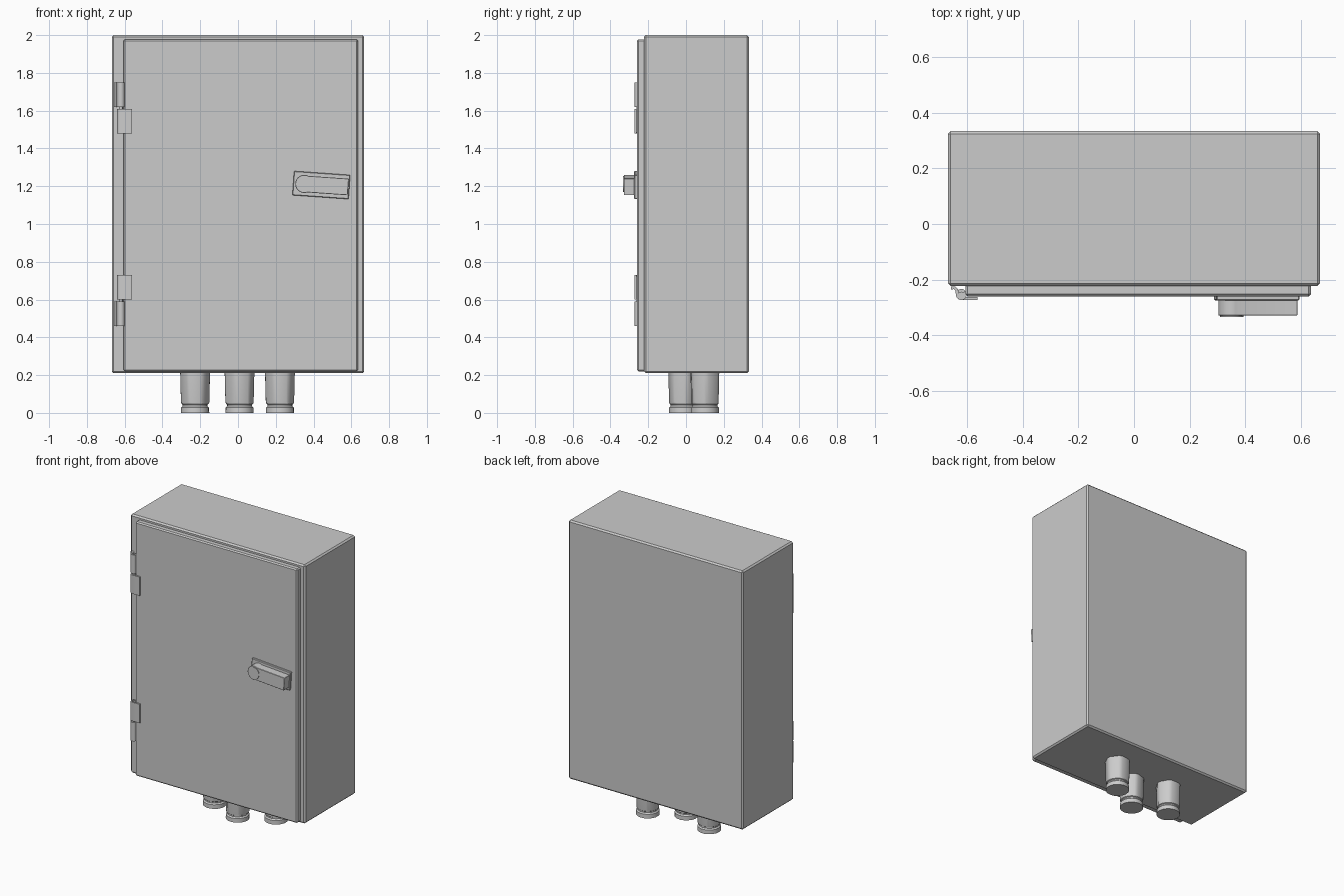
import bpy, bmesh
from math import sin, cos, pi, radians
from mathutils import Vector, Matrix

if "Cube" in bpy.data.objects:
    bpy.data.objects.remove(bpy.data.objects["Cube"])


def finish(name, bm, bevel=0, smooth=None):
    bmesh.ops.recalc_face_normals(bm, faces=bm.faces)
    me = bpy.data.meshes.new(name)
    bm.to_mesh(me)
    bm.free()
    ob = bpy.data.objects.new(name, me)
    bpy.context.collection.objects.link(ob)
    if bevel:
        mod = ob.modifiers.new("edge", 'BEVEL')
        mod.width, mod.segments = bevel, 1
    if smooth:
        bpy.ops.object.select_all(action='DESELECT')
        ob.select_set(True)
        bpy.context.view_layer.objects.active = ob
        bpy.ops.object.shade_smooth_by_angle(angle=radians(smooth))
    return ob


def loft(name, rings, bevel=0, smooth=None):
    """Skin a list of equal-length rings of points and cap both ends."""
    bm = bmesh.new()
    vs = [[bm.verts.new(p) for p in r] for r in rings]
    n = len(vs[0])
    for a, b in zip(vs, vs[1:]):
        for i in range(n):
            j = (i + 1) % n
            bm.faces.new((a[i], a[j], b[j], b[i]))
    bm.faces.new(vs[0])
    bm.faces.new(vs[-1])
    return finish(name, bm, bevel, smooth)


def box(name, x, y, z, bevel=0):
    ring = lambda h: [(x[0], y[0], h), (x[1], y[0], h), (x[1], y[1], h), (x[0], y[1], h)]
    return loft(name, [ring(z[0]), ring(z[1])], bevel)


def ribbon(path, t):
    """Closed outline of a bent sheet of thickness t along a 2D path."""
    p = [Vector(q) for q in path]
    left, right = [], []
    for i, q in enumerate(p):
        d = (p[min(i + 1, len(p) - 1)] - p[max(i - 1, 0)]).normalized()
        nrm = Vector((-d.y, d.x)) * t / 2
        left.append(q + nrm)
        right.append(q - nrm)
    return left + right[::-1]


# Cabinet and door
box("cabinet_body", (-.668, .668), (-.223, .333), (.21, 2), .01)
box("door", (-.605, .635), (-.26, -.21), (.22, 1.978), .008)

# Hinges: mirrored about the mid height of the cabinet
PX, PY, PR = -.62, -.253, .0145
arc = lambda a0, a1, n=8: [(PX + PR * cos(radians(a0 + (a1 - a0) * i / n)),
                            PY + PR * sin(radians(a0 + (a1 - a0) * i / n))) for i in range(n + 1)]
frame_leaf = ribbon([(-.657, -.229), (-.645, -.229), (-.637, -.236)] + arc(170, 400), .011)
door_leaf = ribbon([(-.562, -.267), (-.59, -.267)] + arc(270, 40), .011)
MID = 1.105
for side, s in (("upper", 1), ("lower", -1)):
    for part, outline, lo, hi in (("frame_leaf", frame_leaf, .515, .645),
                                  ("door_leaf", door_leaf, .375, .505)):
        loft(f"{side}_hinge_{part}",
             [[(x, y, MID + s * h) for x, y in outline] for h in (lo, hi)], smooth=30)
    loft(f"{side}_hinge_pin",
         [[(PX + .01 * cos(i * pi / 8), PY + .01 * sin(i * pi / 8), MID + s * h)
           for i in range(16)] for h in (.38, .64)], smooth=30)

# Handle: slightly turned plate, lever and round boss, drawn in local x/z
turn = Matrix.Translation((.441, 0, 1.206)) @ Matrix.Rotation(radians(4), 4, 'Y')


def on_door(name, outline, y0, y1, bevel=0, smooth=None):
    ob = loft(name, [[(x, y, z) for x, z in outline] for y in (y0, y1)], bevel, smooth)
    ob.matrix_world = turn


circle = lambda r, a0, a1, n: [(-.09 + r * cos(radians(a0 + (a1 - a0) * i / n)),
                                r * sin(radians(a0 + (a1 - a0) * i / n))) for i in range(n + 1)]
on_door("handle_plate", [(-.149, -.064), (.149, -.064), (.149, .064), (-.149, .064)],
        -.255, -.274, .003)
on_door("handle_lever", [(.143, -.044), (.143, .044)] + circle(.048, 66, 294, 20),
        -.27, -.329, .002, 30)
on_door("handle_boss", circle(.042, 0, 345, 23), -.30, -.333, 0, 30)


# Cable glands: hexagonal nut with rounded corners, groove and end collar
def gland(name, cx, cy, rot):
    def hexa(r, z):
        return [(cx + r * cos(a), cy + r * sin(a), z) for i in range(6)
                for a in (rot + i * pi / 3 + k * radians(9) for k in (-1, 0, 1))]

    def disc(r, z):
        return [(cx + r * cos(rot + i * pi / 9), cy + r * sin(rot + i * pi / 9), z)
                for i in range(18)]
    loft(name, [hexa(.079, .215), hexa(.075, .056), disc(.072, .048), disc(.066, .044),
                disc(.066, .036), disc(.074, .028), disc(.075, 0)], smooth=32)


for name, x, y, rot in (("left", -.227, .07, 0), ("middle", .008, -.015, .25),
                        ("right", .222, .1, .1)):
    gland(f"{name}_cable_gland", x, y, rot)
